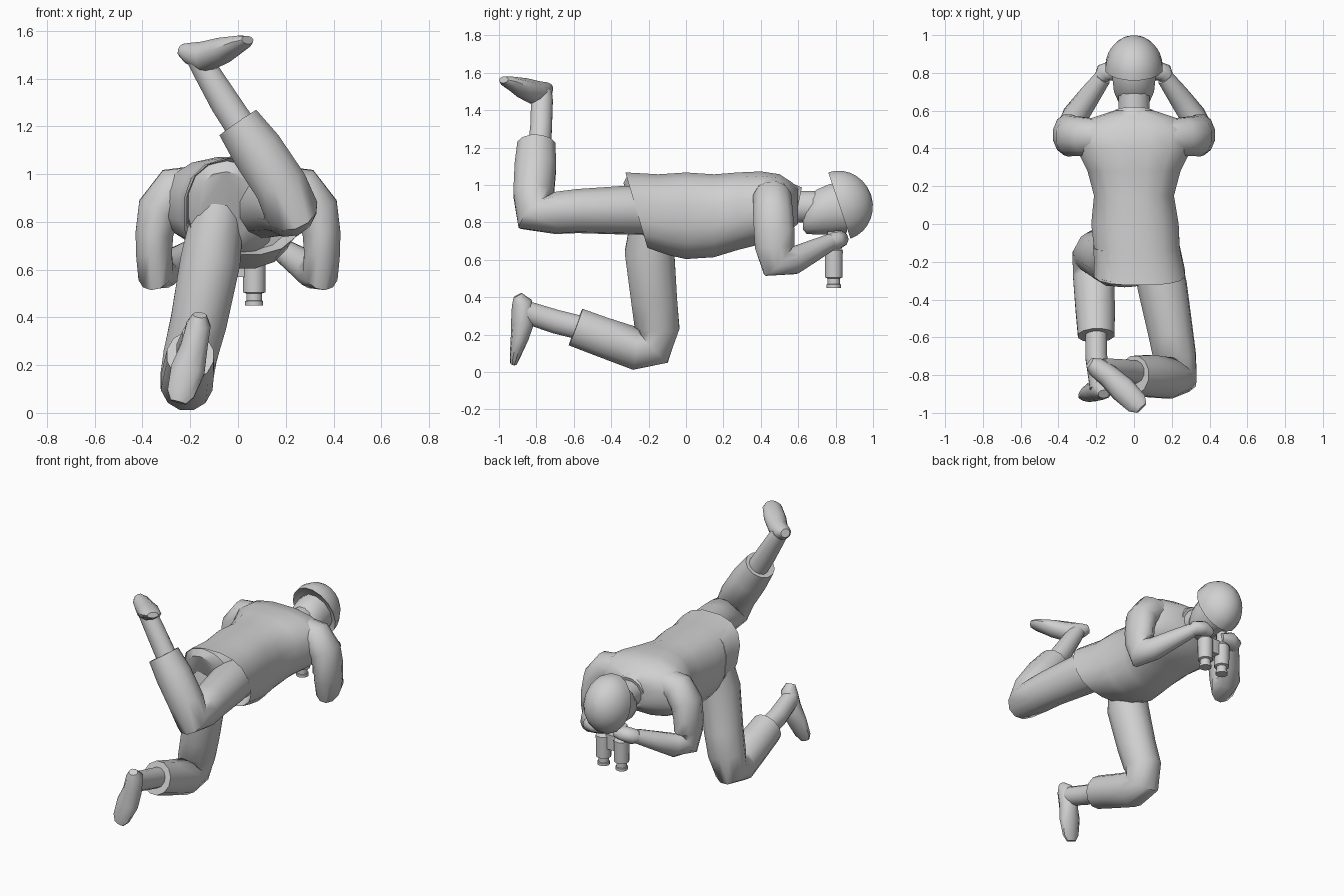
import bpy, bmesh, math
from mathutils import Vector

grey = bpy.data.materials.new("plain grey")
grey.diffuse_color = (0.63, 0.63, 0.63, 1)


def loft(name, rings, n=12, p=2.0, angle=45):
    """Skin rings given as (centre, U half axis, V half axis), capped at both ends."""
    bm = bmesh.new()
    loops = []
    for c, u, v in rings:
        loop = []
        for i in range(n):
            a = 2 * math.pi * (i + 0.5) / n
            s, t = math.cos(a), math.sin(a)
            s = math.copysign(abs(s) ** (2 / p), s)
            t = math.copysign(abs(t) ** (2 / p), t)
            loop.append(bm.verts.new(Vector(c) + Vector(u) * s + Vector(v) * t))
        loops.append(loop)
    for a, b in zip(loops, loops[1:]):
        for i in range(n):
            bm.faces.new((a[i], a[(i + 1) % n], b[(i + 1) % n], b[i]))
    bm.faces.new(loops[0][::-1])
    bm.faces.new(loops[-1])
    bmesh.ops.recalc_face_normals(bm, faces=bm.faces)
    me = bpy.data.meshes.new(name)
    bm.to_mesh(me)
    bm.free()
    me.materials.append(grey)
    ob = bpy.data.objects.new(name, me)
    bpy.context.collection.objects.link(ob)
    bpy.ops.object.select_all(action='DESELECT')
    ob.select_set(True)
    bpy.context.view_layer.objects.active = ob
    bpy.ops.object.shade_smooth_by_angle(angle=math.radians(angle))
    return ob


def tube(name, pts, ref, n=12, p=2.0, angle=50):
    """Limb along points (x, y, z, half size along ref, half size across ref)."""
    cs = [Vector(q[:3]) for q in pts]
    rings = []
    for i, q in enumerate(pts):
        t = Vector()
        if i:
            t += (cs[i] - cs[i - 1]).normalized()
        if i < len(cs) - 1:
            t += (cs[i + 1] - cs[i]).normalized()
        u = t.cross(Vector(ref)).normalized()
        v = u.cross(t).normalized()
        rings.append((cs[i], v * q[3], u * q[4]))
    return loft(name, rings, n, p, angle)


def along_y(rows):
    """Rings facing y from (y, centre x, low z, high z, half width, shear of the top)."""
    return [((cx, y, (lo + hi) / 2), (hx, 0, 0), (0, sh, (hi - lo) / 2))
            for y, cx, lo, hi, hx, sh in rows]


# Jacket body with a recessed hem opening
loft("jacket", along_y([
    (-0.17, 0.02, 0.68, 1.02, 0.20, -0.05),
    (-0.265, 0.03, 0.66, 1.07, 0.245, -0.06),
    (-0.12, 0.015, 0.62, 1.06, 0.23, -0.03),
    (0.0, 0.005, 0.60, 1.07, 0.235, 0),
    (0.15, 0.0, 0.61, 1.06, 0.215, 0),
    (0.28, 0.0, 0.65, 1.07, 0.25, 0),
    (0.40, 0.0, 0.68, 1.075, 0.31, 0),
    (0.50, 0.0, 0.71, 1.06, 0.32, 0),
    (0.56, 0.0, 0.76, 1.02, 0.23, 0),
    (0.60, 0.0, 0.79, 0.99, 0.11, 0)]), n=16, p=2.5)
loft("collar", along_y([
    (0.53, 0, 0.77, 1.02, 0.14, 0.02),
    (0.60, 0, 0.79, 0.99, 0.10, 0.02)]))
# Seat filling the hem on the kneeling side
loft("seat", along_y([
    (-0.12, -0.02, 0.64, 1.05, 0.20, -0.03),
    (-0.255, -0.045, 0.68, 1.055, 0.165, -0.055),
    (-0.285, -0.05, 0.74, 1.01, 0.115, -0.05)]), n=14, p=2.4)

# Head, neck and helmet
loft("neck", along_y([
    (0.54, 0, 0.80, 0.97, 0.085, 0),
    (0.70, 0, 0.79, 0.97, 0.085, 0)]))
loft("head", along_y([
    (0.625, 0, 0.76, 0.86, 0.05, 0),
    (0.645, 0, 0.735, 0.92, 0.085, 0),
    (0.70, 0, 0.73, 0.98, 0.11, 0),
    (0.77, 0, 0.73, 1.01, 0.118, 0),
    (0.86, 0, 0.74, 1.02, 0.115, 0)]))
axis, down = Vector((0, 0.95, 0.32)), Vector((0, 0.32, -0.95))
dome = [(Vector((0, 0.84, 0.89)), Vector((0.13, 0, 0)), down * 0.16)]
for k in range(8):
    a = math.radians(k * 12.5)
    dome.append((Vector((0, 0.82, 0.89)) + axis * 0.178 * math.sin(a),
                 Vector((0.155, 0, 0)) * math.cos(a), down * 0.19 * math.cos(a)))
loft("helmet", dome, n=16)

# Arms, hands and binocular barrels, one of each per side
for s, side in ((-1, "left"), (1, "right")):
    tube(side + "_sleeve", [
        (s * 0.14, 0.46, 0.95, 0.09, 0.09),
        (s * 0.265, 0.462, 0.93, 0.103, 0.105),
        (s * 0.33, 0.465, 0.85, 0.095, 0.11),
        (s * 0.35, 0.472, 0.75, 0.082, 0.112),
        (s * 0.352, 0.475, 0.67, 0.078, 0.11),
        (s * 0.345, 0.485, 0.59, 0.078, 0.10),
        (s * 0.31, 0.575, 0.595, 0.07, 0.075),
        (s * 0.235, 0.68, 0.648, 0.058, 0.06),
        (s * 0.165, 0.775, 0.695, 0.045, 0.046)], (1, 0, 0))
    tube(side + "_hand", [
        (s * 0.19, 0.75, 0.68, 0.03, 0.03),
        (s * 0.16, 0.80, 0.70, 0.05, 0.05),
        (s * 0.11, 0.815, 0.71, 0.048, 0.055),
        (s * 0.05, 0.80, 0.70, 0.035, 0.045)], (0, 0, 1), n=10)
    barrel = [(0.75, 0.035), (0.67, 0.035), (0.65, 0.05), (0.505, 0.048),
              (0.50, 0.034), (0.47, 0.034), (0.468, 0.039), (0.45, 0.039)]
    loft(side + "_binocular_barrel",
         [((s * 0.068, 0.79, z), (r, 0, 0), (0, r, 0)) for z, r in barrel], n=12, angle=35)
loft("binocular_bridge", [((0, 0.79, z), (0.05, 0, 0), (0, 0.025, 0)) for z in (0.57, 0.67)], p=4)

# Kneeling leg
tube("kneeling_trouser_leg", [
    (-0.08, -0.17, 0.86, 0.11, 0.12),
    (-0.115, -0.195, 0.64, 0.13, 0.137),
    (-0.165, -0.17, 0.38, 0.122, 0.127),
    (-0.20, -0.155, 0.24, 0.117, 0.124),
    (-0.217, -0.175, 0.135, 0.112, 0.118),
    (-0.215, -0.27, 0.125, 0.112, 0.118),
    (-0.205, -0.45, 0.188, 0.108, 0.11),
    (-0.20, -0.59, 0.24, 0.10, 0.108)], (1, 0, 0))
tube("kneeling_boot_shaft", [
    (-0.20, -0.50, 0.22, 0.06, 0.066),
    (-0.20, -0.70, 0.27, 0.06, 0.066),
    (-0.18, -0.87, 0.325, 0.055, 0.062)], (1, 0, 0))
tube("kneeling_boot_foot", [
    (-0.16, -0.90, 0.41, 0.03, 0.025),
    (-0.165, -0.878, 0.37, 0.053, 0.055),
    (-0.185, -0.872, 0.27, 0.06, 0.063),
    (-0.21, -0.89, 0.18, 0.075, 0.048),
    (-0.24, -0.915, 0.08, 0.06, 0.028),
    (-0.25, -0.922, 0.045, 0.035, 0.018)], (1, 0, 0), n=10)

# Raised leg
tube("raised_trouser_leg", [
    (0.10, -0.10, 0.86, 0.13, 0.13),
    (0.15, -0.33, 0.865, 0.135, 0.13),
    (0.195, -0.58, 0.86, 0.122, 0.118),
    (0.215, -0.70, 0.85, 0.118, 0.112),
    (0.222, -0.815, 0.85, 0.115, 0.115),
    (0.18, -0.815, 0.95, 0.115, 0.112),
    (0.08, -0.805, 1.10, 0.113, 0.115),
    (0.0, -0.80, 1.215, 0.097, 0.105)], (0.82, 0, 0.57))
tube("raised_boot_shaft", [
    (0.05, -0.79, 1.14, 0.068, 0.065),
    (-0.055, -0.775, 1.30, 0.065, 0.06),
    (-0.145, -0.77, 1.45, 0.055, 0.06),
    (-0.17, -0.77, 1.49, 0.05, 0.055)], (0.82, 0, 0.57))
tube("raised_boot_foot", [
    (-0.235, -0.735, 1.52, 0.028, 0.03),
    (-0.205, -0.755, 1.508, 0.045, 0.052),
    (-0.14, -0.80, 1.49, 0.068, 0.06),
    (-0.06, -0.875, 1.52, 0.055, 0.07),
    (0.015, -0.95, 1.552, 0.03, 0.06),
    (0.04, -0.975, 1.562, 0.018, 0.035)], (0, 0, 1), n=10)
